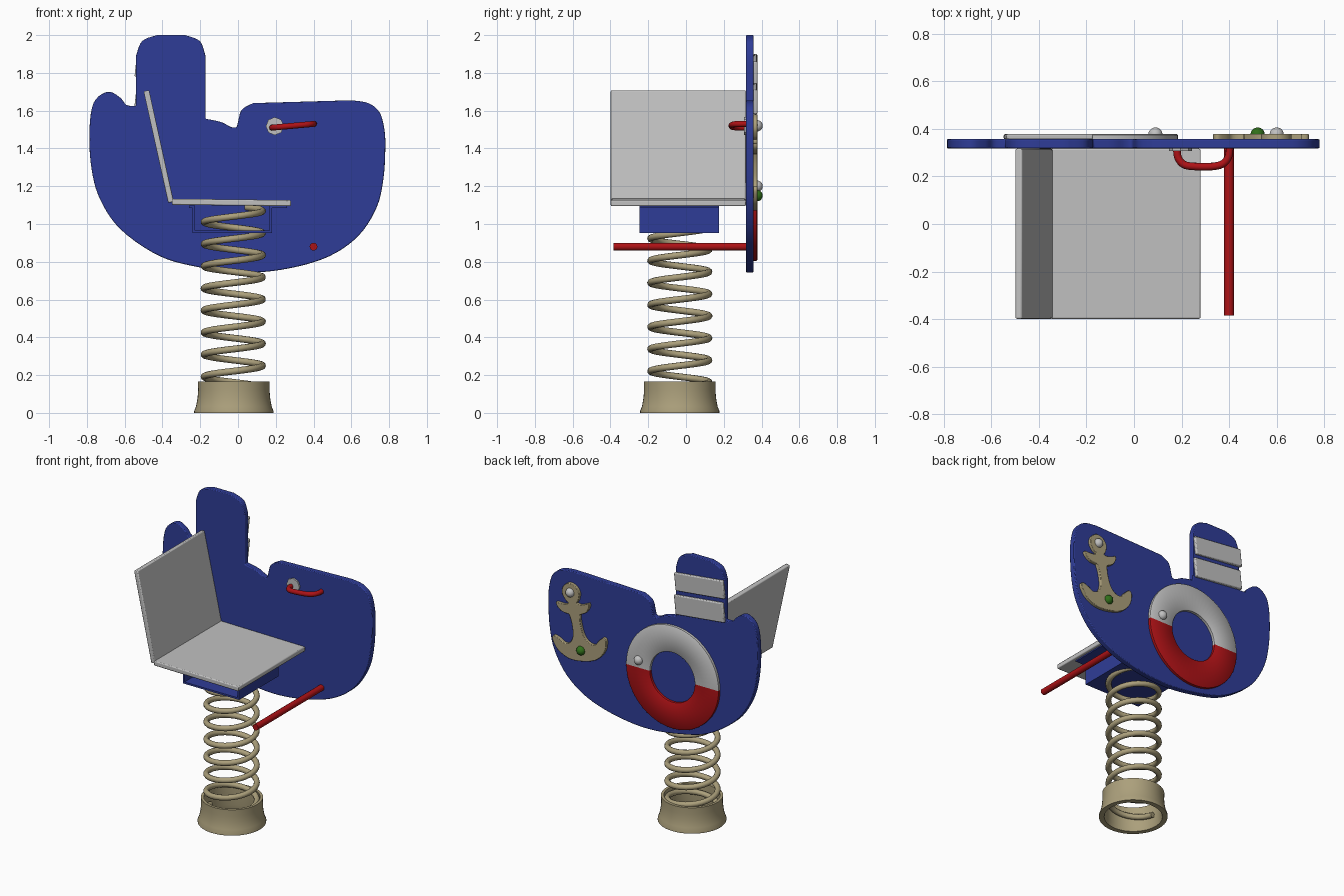
import bpy, bmesh, math
from mathutils import Vector, Matrix

if "Cube" in bpy.data.objects:
    bpy.data.objects.remove(bpy.data.objects["Cube"])

def material(name, col):
    m = bpy.data.materials.new(name)
    m.diffuse_color = (*col, 1)
    m.use_nodes = True
    m.node_tree.nodes["Principled BSDF"].inputs["Base Color"].default_value = m.diffuse_color
    return m

BLUE = material("blue", (0.028, 0.046, 0.31))
GREY = material("light grey", (0.53, 0.53, 0.53))
RED = material("red", (0.42, 0.006, 0.008))
KHAKI = material("khaki", (0.41, 0.35, 0.20))
GREEN = material("green", (0.03, 0.16, 0.01))

def finish(ob, bevel=0.0, segs=2):
    if bevel:
        b = ob.modifiers.new("bevel", 'BEVEL')
        b.width, b.segments, b.limit_method = bevel, segs, 'ANGLE'
        b.angle_limit = math.radians(50)
    bpy.ops.object.select_all(action='DESELECT')
    ob.select_set(True)
    bpy.context.view_layer.objects.active = ob
    bpy.ops.object.shade_smooth_by_angle(angle=math.radians(40))
    return ob

def from_bmesh(name, bm, mats, bevel=0.0):
    bmesh.ops.recalc_face_normals(bm, faces=bm.faces)
    me = bpy.data.meshes.new(name)
    bm.to_mesh(me)
    bm.free()
    for m in mats:
        me.materials.append(m)
    ob = bpy.data.objects.new(name, me)
    bpy.context.collection.objects.link(ob)
    return finish(ob, bevel)

def smooth_path(pts, closed=True, steps=5):
    # Catmull-Rom curve; a point given twice becomes a corner
    n, out = len(pts), []
    P = [Vector(p) for p in pts]
    get = (lambda i: P[i % n]) if closed else (lambda i: P[max(0, min(n - 1, i))])
    for i in range(n if closed else n - 1):
        a, b, c, d = get(i - 1), get(i), get(i + 1), get(i + 2)
        if (b - c).length < 1e-6:
            continue
        for k in range(steps):
            t = k / steps
            out.append(0.5 * (2 * b + (c - a) * t + (2 * a - 5 * b + 4 * c - d) * t * t
                              + (3 * b - a - 3 * c + d) * t ** 3))
    if not closed:
        out.append(P[-1])
    return out

def plate(name, outline, y0, y1, mat, bevel=0.006):
    # flat x/z outline given thickness along y
    bm = bmesh.new()
    f = bm.faces.new([bm.verts.new((p[0], y0, p[1])) for p in outline])
    r = bmesh.ops.extrude_face_region(bm, geom=[f])
    bmesh.ops.translate(bm, vec=(0, y1 - y0, 0),
                        verts=[v for v in r["geom"] if isinstance(v, bmesh.types.BMVert)])
    return from_bmesh(name, bm, [mat], bevel)

def box(name, loc, size, mat, rot_y=0.0, bevel=0.006):
    bm = bmesh.new()
    bmesh.ops.create_cube(bm, size=1, matrix=Matrix.Translation(loc)
                          @ Matrix.Rotation(rot_y, 4, 'Y') @ Matrix.Diagonal((*size, 1)))
    return from_bmesh(name, bm, [mat], bevel)

def ball(name, loc, r, mat):
    bm = bmesh.new()
    bmesh.ops.create_uvsphere(bm, u_segments=20, v_segments=12, radius=r,
                              matrix=Matrix.Translation(loc))
    return from_bmesh(name, bm, [mat])

def tube(name, pts, r, mat):
    cu = bpy.data.curves.new(name, 'CURVE')
    cu.dimensions = '3D'
    cu.bevel_depth, cu.bevel_resolution, cu.use_fill_caps = r, 3, True
    sp = cu.splines.new('POLY')
    sp.points.add(len(pts) - 1)
    for q, p in zip(sp.points, pts):
        q.co = (*p, 1)
    cu.materials.append(mat)
    ob = bpy.data.objects.new(name, cu)
    bpy.context.collection.objects.link(ob)
    bpy.ops.object.select_all(action='DESELECT')
    ob.select_set(True)
    bpy.context.view_layer.objects.active = ob
    bpy.ops.object.convert(target='MESH')
    return finish(bpy.context.object)

def revolve(name, prof, center, axis, mats, segs=48, rule=None):
    # closed (radius, height) profile turned about z or y
    bm = bmesh.new()
    rings = []
    for i in range(segs):
        a = 2 * math.pi * i / segs
        c, s = math.cos(a), math.sin(a)
        rings.append([bm.verts.new(Vector(center) + (Vector((r * c, r * s, h)) if axis == 'Z'
                      else Vector((r * c, h, r * s)))) for r, h in prof])
    n = len(prof)
    for i in range(segs):
        A, B = rings[i], rings[(i + 1) % segs]
        for j in range(n):
            f = bm.faces.new((A[j], B[j], B[(j + 1) % n], A[(j + 1) % n]))
            if rule:
                f.material_index = rule(f.calc_center_median())
    return from_bmesh(name, bm, mats)

# boat-shaped side panel
hull = [(-.54, 1.625), (-.54, 1.625), (-.54, 1.89), (-.54, 1.89), (-.508, 1.968), (-.43, 2.0),
        (-.43, 2.0), (-.28, 2.0), (-.28, 2.0), (-.202, 1.968), (-.172, 1.89), (-.172, 1.89),
        (-.172, 1.557), (-.172, 1.557), (-.09, 1.54), (-.04, 1.515), (-.01, 1.512), (0, 1.54),
        (.02, 1.605), (.08, 1.64), (.08, 1.64), (.60, 1.655), (.60, 1.655), (.69, 1.64), (.75, 1.59),
        (.775, 1.50), (.78, 1.40), (.77, 1.24), (.735, 1.09), (.64, .94), (.485, .83), (.27, .765),
        (.035, .742), (-.2, .77), (-.415, .83), (-.62, .97), (-.73, 1.13), (-.775, 1.29),
        (-.787, 1.48), (-.765, 1.64), (-.69, 1.70), (-.625, 1.67), (-.59, 1.63)]
plate("side_panel", smooth_path(hull), .318, .357, BLUE, .005)

# seat and backrest
box("seat", (-.035, -.041, 1.114), (.63, .715, .032), GREY, .012)
box("backrest", (-.42, -.041, 1.41), (.03, .715, .605), GREY, -.217)

# channel-shaped bracket under the seat
channel = [(-.26, 1.098), (-.26, 1.086), (-.24, 1.086), (-.24, .953), (.18, .953), (.18, 1.086),
           (.26, 1.086), (.26, 1.098), (.168, 1.098), (.168, .965), (-.228, .965), (-.228, 1.098)]
plate("seat_bracket", channel, -.245, .175, BLUE, 0)

# coil spring and hollow base
CX, CY = -.025, -.033
turns = [-9.4 + (45.1 + 9.4) * i / 250 for i in range(251)]
tube("spring", [(CX + .155 * math.cos(t), CY + .155 * math.sin(t), .25 + .117 * t / (2 * math.pi))
                for t in turns], .018, KHAKI)
revolve("spring_base", [(.19, .165), (.189, .12), (.192, .08), (.2, .035), (.21, .01), (.21, 0),
                        (.178, 0), (.172, .03), (.172, .165)], (CX + .003, CY, 0), 'Z', [KHAKI])

# footrest bar, curved handle and its washer
tube("footrest_bar", [(.4, -.385, .88), (.4, .325, .88)], .021, RED)
grip = [(.18, .325), (.185, .28), (.21, .25), (.255, .242), (.33, .242), (.375, .254),
        (.398, .285), (.402, .325)]
tube("handle", smooth_path([(x, y, 1.51 + (x - .18) * .09) for x, y in grip], False), .016, RED)
revolve("handle_washer", [(.001, 0), (.048, 0), (.048, .014), (.001, .014)],
        (.195, .307, 1.518), 'Y', [GREY], 8)

# two-colour life ring on the outer face
revolve("life_ring", [(.168, .355), (.168, .374), (.173, .378), (.34, .378), (.345, .374),
                      (.345, .355)], (-.16, 0, 1.15), 'Y', [GREY, RED], 64,
        lambda c: 1 if c.z < 1.15 else 0)

# stripes on the funnel
for name, z, h in (("upper_stripe", 1.82, .12), ("lower_stripe", 1.665, .13)):
    box(name, (-.36, .367, z), (.365, .022, h), GREY, .11)

# anchor, tilted about its lower end
half = [(0, .44), (.045, .42), (.065, .375), (.05, .33), (.032, .308), (.065, .3), (.125, .312),
        (.125, .312), (.122, .285), (.09, .25), (.04, .235), (.04, .235), (.033, .18), (.04, .10),
        (.07, .052), (.115, .042), (.15, .07), (.19, .09), (.205, .065), (.18, 0), (.12, -.05),
        (.06, -.068), (0, -.072)]
loop = half + [(-u, v) for u, v in half[-2:0:-1]]
plate("anchor", [(.52 + .977 * u + .21 * v, 1.15 - .21 * u + .977 * v)
                 for u, v in smooth_path(loop, True, 4)], .355, .378, KHAKI, .003)

# round knobs
for name, x, z, m in (("ring_knob", .09, 1.2, GREY), ("anchor_top_knob", .6, 1.52, GREY),
                      ("anchor_bottom_knob", .52, 1.15, GREEN)):
    ball(name, (x, .376, z), .03, m)
